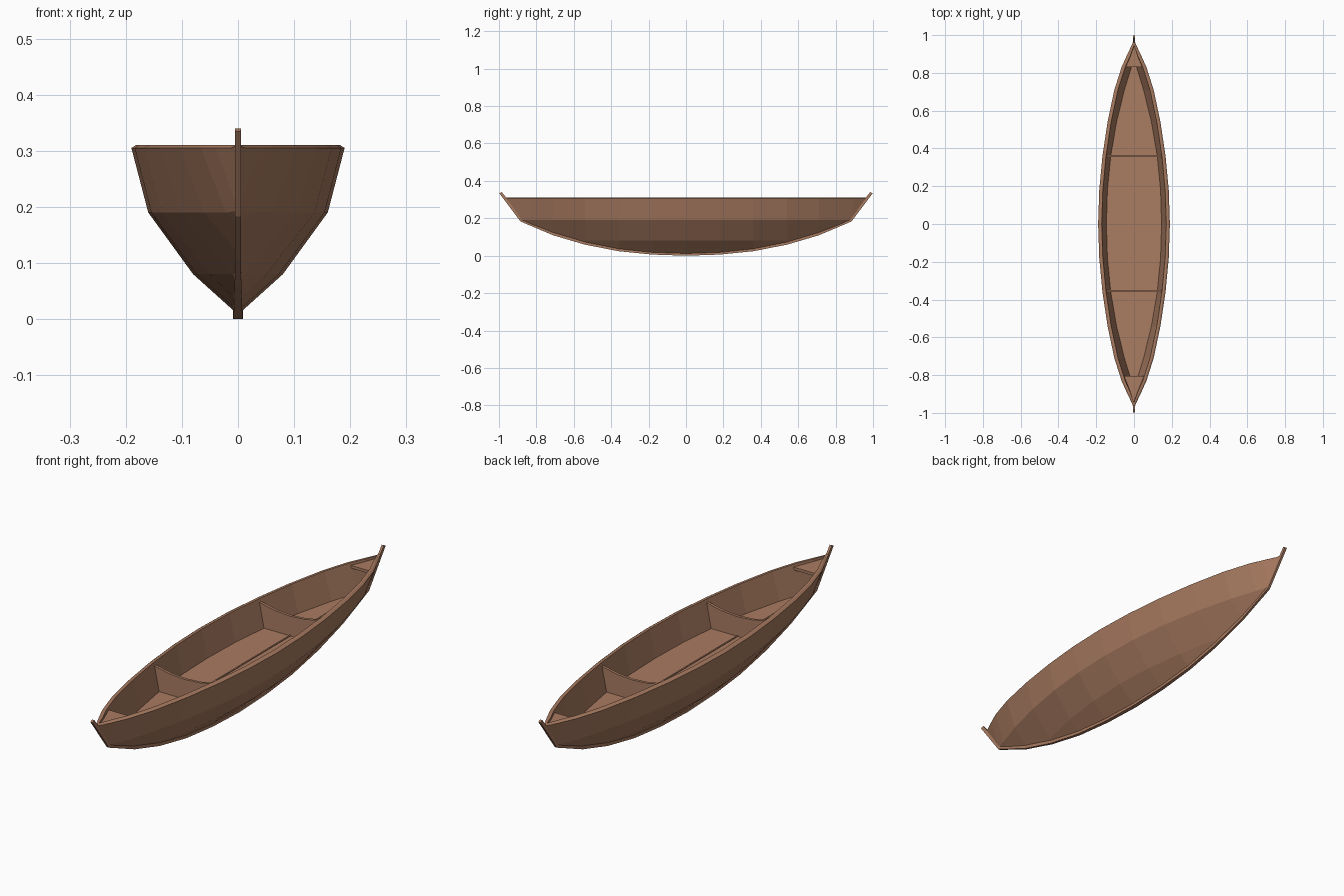
import bpy, bmesh

if "Cube" in bpy.data.objects:
    bpy.data.objects.remove(bpy.data.objects["Cube"])

wood = bpy.data.materials.new("warm brown wood")
wood.diffuse_color = (0.40, 0.20, 0.12, 1)
wood.use_nodes = True
wood.node_tree.nodes["Principled BSDF"].inputs["Base Color"].default_value = wood.diffuse_color

# Half-length stations: y, keel height, half width at the rim
HALF = [(0, .008, .19), (.18, .014, .184), (.36, .032, .167), (.54, .067, .140),
        (.71, .118, .104), (.83, .165, .066), (.89, .193, .039), (.945, .273, .013),
        (.975, .31, 0)]
STATIONS = [(-y, k, w) for y, k, w in HALF[:0:-1]] + HALF


def lens(y, length, width, power=2.1):
    return max(0, width * (1 - (abs(y) / length) ** power))


def rim_half(y):
    y = abs(y)
    for (a, _, wa), (b, _, wb) in zip(HALF, HALF[1:]):
        if a <= y <= b:
            return wa + (wb - wa) * (y - a) / (b - a)
    return 0


def inner_half(y, z):
    """Half width of the inside wall at a height between floor and rim."""
    top = max(0, rim_half(y) - .019)
    low = lens(y, .87, .146)
    t = (z - .19) / .12
    return low + (top - low) * t


def finish(name, bm):
    bmesh.ops.remove_doubles(bm, verts=bm.verts, dist=1e-5)
    bmesh.ops.recalc_face_normals(bm, faces=bm.faces)
    me = bpy.data.meshes.new(name)
    bm.to_mesh(me)
    bm.free()
    me.materials.append(wood)
    ob = bpy.data.objects.new(name, me)
    bpy.context.collection.objects.link(ob)
    return ob


def loft(name, sections, closed=False):
    """Skin a list of equal-length point loops; closed caps both ends."""
    bm = bmesh.new()
    rows = [[bm.verts.new(p) for p in s] for s in sections]
    n = len(rows[0])
    for a, b in zip(rows, rows[1:]):
        for i in range(n):
            f = [a[i], a[(i + 1) % n], b[(i + 1) % n], b[i]]
            if any(abs(v.co.x) > 1e-6 for v in f):
                bm.faces.new(f)
    if closed:
        bm.faces.new(rows[0])
        bm.faces.new(rows[-1])
    return finish(name, bm)


# Hull shell with rim, inside wall and flat floor
sections = []
for y, k, w in STATIONS:
    half = [(lens(y, .58, .08), max(k, .08)),
            (lens(y, .89, .16), max(k, .19)),
            (w, max(k, .305)),
            (max(0, w - .008), .31),
            (inner_half(y, .31), .31),
            (lens(y, .87, .146), max(k, .19))]
    loop = [(0, k)] + half + [(0, max(k, .19))] + [(-x, z) for x, z in half[::-1]]
    sections.append([(x, y, z) for x, z in loop])
loft("hull", sections)

# Keel strip running up into both stem posts
half_path = [(0, 0, .012, .009), (.18, .006, .018, .008), (.36, .024, .037, .007),
             (.54, .059, .073, .006), (.71, .109, .126, .005), (.885, .183, .20, .005),
             (.998, .334, .34, .005)]
keel = []
for s, pts in ((-1, half_path[:0:-1]), (1, half_path)):
    for y, lo, hi, hw in pts:
        tip = .985 if y > .95 else y - (.012 if y > .8 else 0)
        keel.append([(-hw, s * y, lo), (hw, s * y, lo), (hw, s * tip, hi), (-hw, s * tip, hi)])
loft("keel_and_stems", keel, True)

# Cross frames with a slightly dipped top edge
for name, y0 in (("front_frame", -.355), ("back_frame", .36)):
    frame = []
    for y in (y0 - .006, y0 + .006):
        a, b = inner_half(y, .19), inner_half(y, .295)
        frame.append([(-a, y, .188), (a, y, .188), (b, y, .295), (b * .5, y, .28),
                      (0, y, .275), (-b * .5, y, .28), (-b, y, .295)])
    loft(name, frame, True)

# Small triangular decks at both ends
for name, s, start in (("front_deck", -1, .805), ("back_deck", 1, .83)):
    deck = []
    for y in (start, .89, .945):
        h = max(.002, inner_half(y, .30))
        deck.append([(-h, s * y, .288), (h, s * y, .288), (h, s * y, .30), (-h, s * y, .30)])
    loft(name, deck, True)

# Thin centre batten along the floor
loft("floor_batten", [[(-.003, y, .188), (.003, y, .188), (.003, y, .193), (-.003, y, .193)]
                      for y in (-.82, .82)], True)
